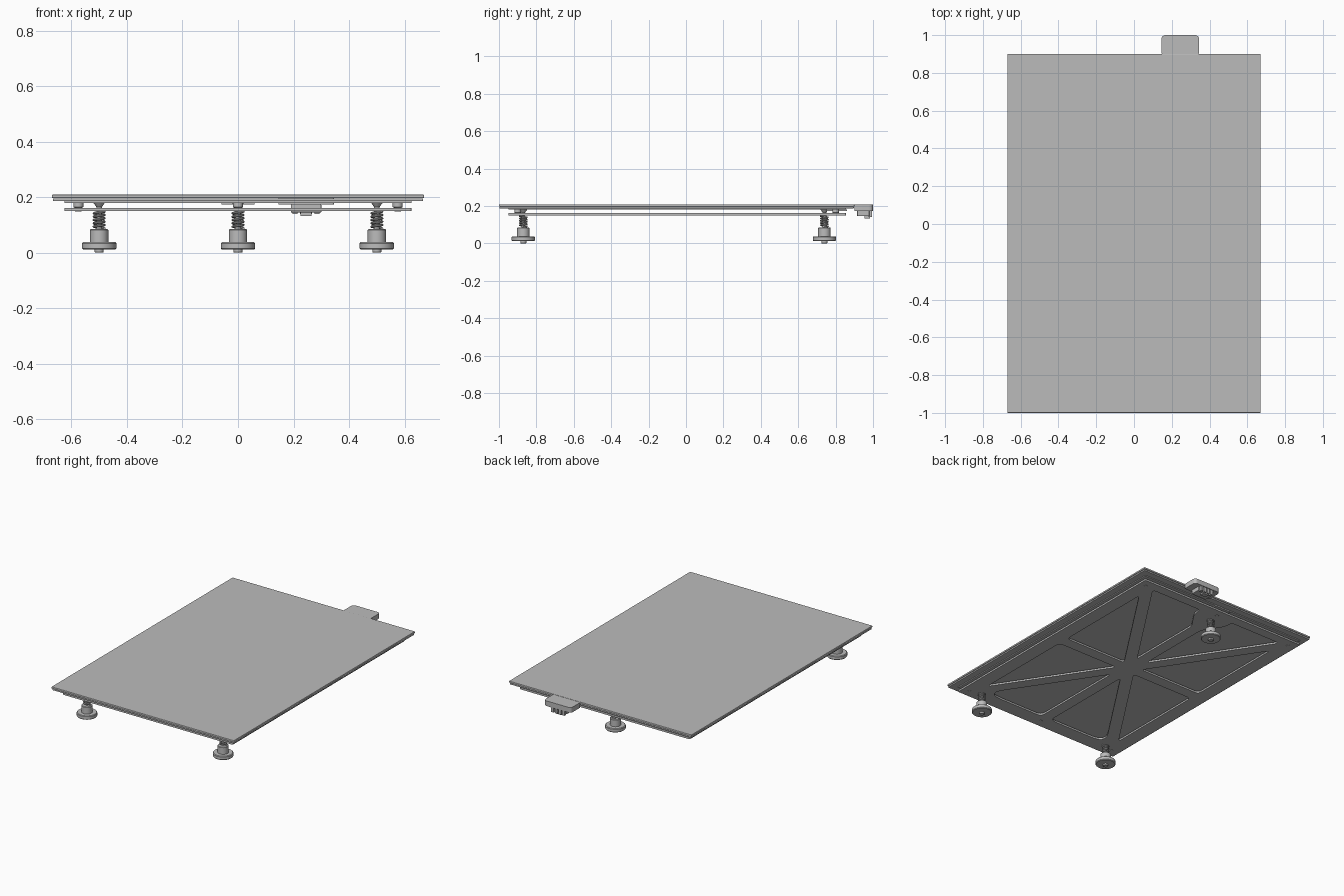
import bpy, bmesh
from math import sin, cos, tau
from mathutils import Vector

cube = bpy.data.objects.get("Cube")
if cube:
    bpy.data.objects.remove(cube, do_unlink=True)

grey = bpy.data.materials.new("mid grey")
grey.use_nodes = True
grey.diffuse_color = (0.5, 0.5, 0.5, 1)
grey.node_tree.nodes["Principled BSDF"].inputs["Base Color"].default_value = (0.5, 0.5, 0.5, 1)


def add(name, data, smooth=False):
    data.materials.append(grey)
    ob = bpy.data.objects.new(name, data)
    bpy.context.collection.objects.link(ob)
    if smooth:
        bpy.ops.object.select_all(action='DESELECT')
        ob.select_set(True)
        bpy.context.view_layer.objects.active = ob
        bpy.ops.object.shade_smooth_by_angle()
    return ob


def box(name, low, high, bevel=0):
    low, high = Vector(low), Vector(high)
    bm = bmesh.new()
    bmesh.ops.create_cube(bm, size=1)
    for v in bm.verts:
        v.co = (low + high) / 2 + v.co * (high - low)
    if bevel:
        bmesh.ops.bevel(bm, geom=bm.edges[:], offset=bevel, segments=2, affect='EDGES', profile=0.5)
    me = bpy.data.meshes.new(name)
    bm.to_mesh(me)
    bm.free()
    return add(name, me)


def lathe(name, profile, x, y):
    """Turn a radius/height profile around a vertical axis."""
    bm = bmesh.new()
    verts = [bm.verts.new((r, 0, z)) for r, z in profile]
    edges = [bm.edges.new(pair) for pair in zip(verts, verts[1:])]
    bmesh.ops.spin(bm, geom=verts + edges, cent=(0, 0, 0), axis=(0, 0, 1), angle=tau, steps=32)
    bmesh.ops.remove_doubles(bm, verts=bm.verts, dist=0.0001)
    bmesh.ops.recalc_face_normals(bm, faces=bm.faces)
    me = bpy.data.meshes.new(name)
    bm.to_mesh(me)
    bm.free()
    ob = add(name, me, True)
    ob.location = (x, y, 0)


def from_curve(name, loops, dims, cyclic, smooth=False, **settings):
    """Make a mesh from poly splines."""
    cu = bpy.data.curves.new(name, 'CURVE')
    cu.dimensions = dims
    for key, value in settings.items():
        setattr(cu, key, value)
    for loop in loops:
        sp = cu.splines.new('POLY')
        sp.points.add(len(loop) - 1)
        for p, co in zip(sp.points, loop):
            p.co = (*co, 1)
        sp.use_cyclic_u = cyclic
    temp = bpy.data.objects.new(name, cu)
    bpy.context.collection.objects.link(temp)
    bpy.context.view_layer.update()
    me = bpy.data.meshes.new_from_object(temp.evaluated_get(bpy.context.evaluated_depsgraph_get()))
    bpy.data.objects.remove(temp)
    me.materials.clear()
    return add(name, me, smooth)


def rounded(corners):
    """Polygon with each corner (x, y, setback) eased by an arc."""
    out = []
    for i, (x, y, d) in enumerate(corners):
        p = Vector((x, y, 0))
        a, b = (Vector((*corners[j % len(corners)][:2], 0)) for j in (i - 1, i + 1))
        a, b = p + (a - p).normalized() * d, p + (b - p).normalized() * d
        for k in range(7):
            t = k / 6
            out.append(a * (1 - t) ** 2 + p * 2 * t * (1 - t) + b * t * t)
    return out


# Print surface, heater and insulation sheet
box("print_surface", (-0.67, -1, 0.197), (0.67, 0.9, 0.209), 0.003)
box("heater_plate", (-0.667, -0.997, 0.186), (0.667, 0.897, 0.196), 0.002)
box("insulation_sheet", (-0.625, -0.95, 0.18), (0.625, 0.855, 0.187))
box("sensor_pad", (-0.06, 0.75, 0.174), (0.06, 0.86, 0.181))

# Carrier frame with eight spoked openings
loops = [rounded([(-0.625, -0.95, 0.01), (0.625, -0.95, 0.01), (0.625, 0.855, 0.01), (-0.625, 0.855, 0.01)])]
mid, half, side = -0.05, 0.038, 0.53
slope = 0.8 / side
lift = half * (1 + slope * slope) ** 0.5
for s in (-1, 1):
    for t in (-1, 1):
        # side opening
        loops.append(rounded([
            (s * (half + lift) / slope, mid + t * half, 0.025),
            (s * side, mid + t * half, 0.03),
            (s * side, mid + t * (slope * side - lift), 0.03)]))
    # rear opening, cut back around the rear foot
    rear = 0.79
    loops.append(rounded([
        (s * half, mid + slope * half + lift, 0.025),
        (s * (rear - mid - lift) / slope, rear, 0.03),
        (s * 0.13, rear, 0.02), (s * 0.12, 0.72, 0.03), (s * half, 0.6, 0.03)]))
    # front opening, well rounded beside the front foot
    front = -0.85
    loops.append(rounded([
        (s * half, mid - slope * half - lift, 0.025),
        (s * (mid - front - lift) / slope, front, 0.12),
        (s * half, front, 0.04)]))
frame = from_curve("carrier_frame", loops, '2D', True, extrude=0.006, fill_mode='BOTH')
frame.location.z = 0.156

# Standoffs between frame and heater
for x in (-0.575, 0, 0.575):
    for y in (-0.9, 0.8):
        lathe("standoff", [(0, 0.148), (0.012, 0.148), (0.014, 0.162), (0.018, 0.164),
                           (0.018, 0.186), (0, 0.186)], x, y)

# Levelling feet with springs
turns, steps = 5, 20
for x, y in ((-0.5, -0.87), (0.5, -0.87), (0, 0.74)):
    lathe("levelling_knob", [(0, 0.012), (0.058, 0.012), (0.062, 0.016), (0.062, 0.034),
                             (0.058, 0.038), (0.033, 0.038), (0.033, 0.082),
                             (0.03, 0.085), (0, 0.085)], x, y)
    lathe("levelling_screw", [(0, 0), (0.014, 0), (0.016, 0.002), (0.016, 0.014), (0.01, 0.014),
                              (0.01, 0.165), (0.021, 0.18), (0, 0.18)], x, y)
    coil = [(0.019 * cos(tau * i / steps), 0.019 * sin(tau * i / steps),
             0.088 + 0.06 * i / (turns * steps)) for i in range(turns * steps + 1)]
    spring = from_curve("foot_spring", [coil], '3D', False, True,
                        bevel_depth=0.0045, bevel_resolution=2, use_fill_caps=True)
    spring.location = (x, y, 0)

# Rear cable connector
cover = from_curve("connector_cover", [rounded([(0.145, 0.9, 0.008), (0.345, 0.9, 0.008),
                                                (0.345, 1, 0.025), (0.145, 1, 0.025)])],
                   '2D', True, extrude=0.017, fill_mode='BOTH')
cover.location.z = 0.19
box("connector_block", (0.19, 0.915, 0.145), (0.3, 0.98, 0.175), 0.003)
for i in range(4):
    x = 0.206 + i * 0.026
    box("connector_plug", (x - 0.009, 0.975, 0.14), (x + 0.009, 0.995, 0.174))
box("connector_latch", (0.225, 0.955, 0.133), (0.265, 0.985, 0.147))
